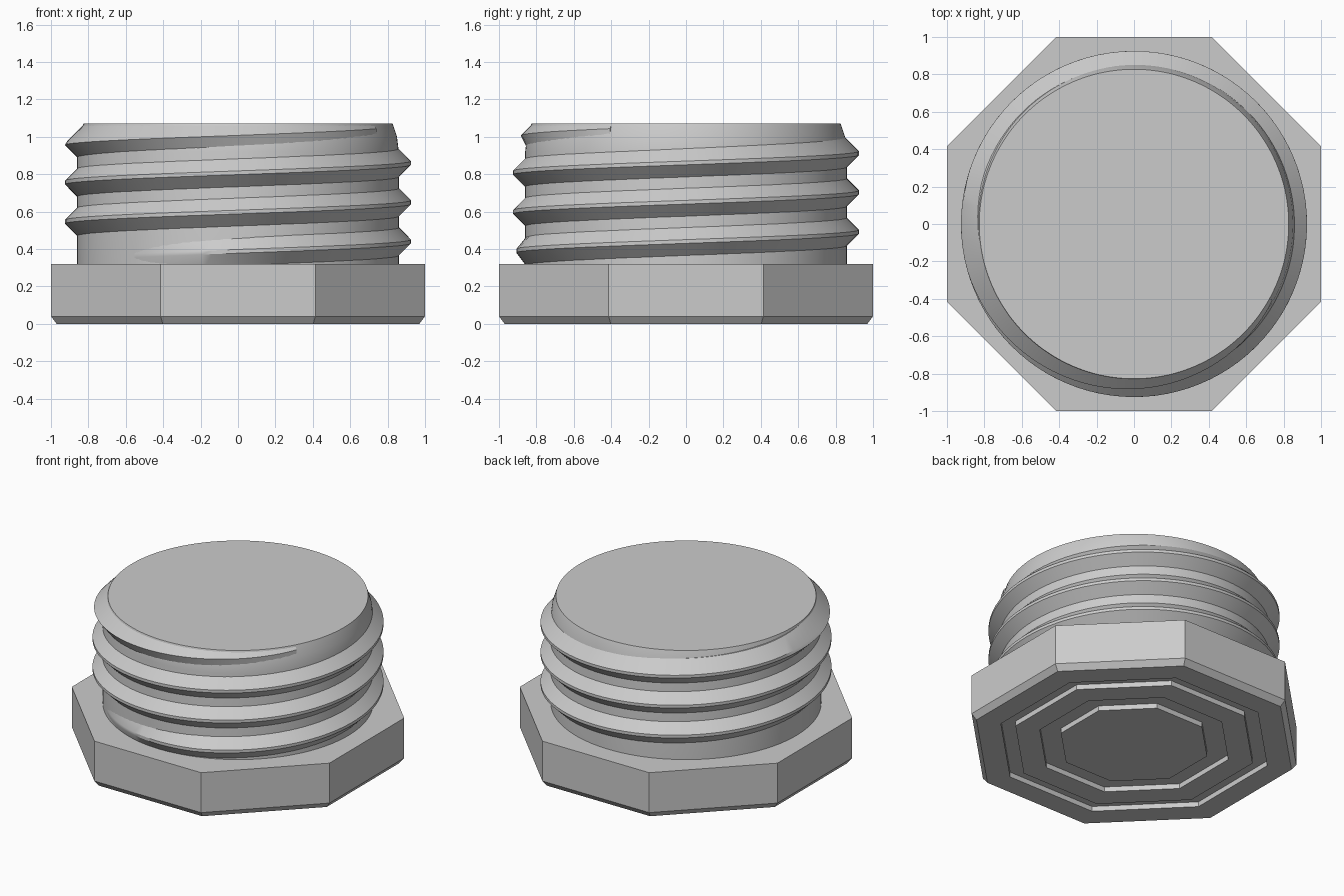
import bpy, bmesh
from math import pi, cos, sin, tau, radians

default = bpy.data.objects.get("Cube")
if default:
    bpy.data.objects.remove(default)

grey = bpy.data.materials.new("plain grey")
grey.use_nodes = True
colour = (0.6, 0.6, 0.6, 1)
grey.diffuse_color = colour
grey.node_tree.nodes["Principled BSDF"].inputs["Base Color"].default_value = colour


def finish(name, bm, smooth):
    bmesh.ops.recalc_face_normals(bm, faces=bm.faces)
    mesh = bpy.data.meshes.new(name)
    bm.to_mesh(mesh)
    bm.free()
    obj = bpy.data.objects.new(name, mesh)
    bpy.context.collection.objects.link(obj)
    mesh.materials.append(grey)
    if smooth:
        bpy.ops.object.select_all(action='DESELECT')
        obj.select_set(True)
        bpy.context.view_layer.objects.active = obj
        bpy.ops.object.shade_smooth_by_angle(angle=radians(30))
    return obj


def bridge(bm, a, b):
    for i in range(len(a)):
        j = (i + 1) % len(a)
        bm.faces.new((a[i], a[j], b[j], b[i]))


def lathe(name, profile, sides, smooth):
    """Turn (apothem, height) points into a closed solid with capped ends."""
    bm = bmesh.new()
    rings = []
    for r, z in profile:
        r /= cos(pi / sides)
        rings.append([bm.verts.new((r * cos(tau * (i + .5) / sides),
                                    r * sin(tau * (i + .5) / sides), z))
                      for i in range(sides)])
    for a, b in zip(rings, rings[1:]):
        bridge(bm, a, b)
    bm.faces.new(rings[0])
    bm.faces.new(rings[-1])
    return finish(name, bm, smooth)


# Octagonal head, with two grooves in the underside and a bevelled lower rim
DEPTH = 0.035
profile = []
for inner, outer in ((0.45, 0.58), (0.73, 0.82)):
    profile += [(inner, 0), (inner, DEPTH), (outer, DEPTH), (outer, 0)]
profile += [(0.97, 0), (1, 0.04), (1, 0.32)]
lathe("octagonal_head", profile, 8, False)

# Round plug core, tapering slightly at the top
lathe("plug_core", [(0.86, 0.3), (0.86, 0.92), (0.85, 1.0), (0.827, 1.07)], 128, True)

# Helical thread: a ridge that grows out of the core and sinks back in
PITCH, TOP, STEPS = 0.21, 1.068, 96
CORE, CREST = 0.845, 0.925
START, END = -0.40, 2.92      # in turns


def ridge_ring(bm, turn):
    fade = max(0, min(1, (turn - START) / 0.2, (END - turn) / 0.25))
    crest = CORE + (CREST - CORE) * fade
    mid = 0.44 + PITCH * turn
    ring = []
    for r, dz in ((0.78, -0.09), (CORE, -0.09), (crest, -0.01),
                  (crest, 0.01), (CORE, 0.09), (0.78, 0.09)):
        z = min(mid + dz, TOP)
        r = min(r, 1.89 - z)   # lead-in chamfer
        ring.append(bm.verts.new((r * cos(tau * turn), r * sin(tau * turn), z)))
    return ring


bm = bmesh.new()
count = int((END - START) * STEPS)
rings = [ridge_ring(bm, START + (END - START) * i / count) for i in range(count + 1)]
for a, b in zip(rings, rings[1:]):
    bridge(bm, a, b)
bm.faces.new(rings[0])
bm.faces.new(rings[-1])
finish("screw_thread", bm, True)
